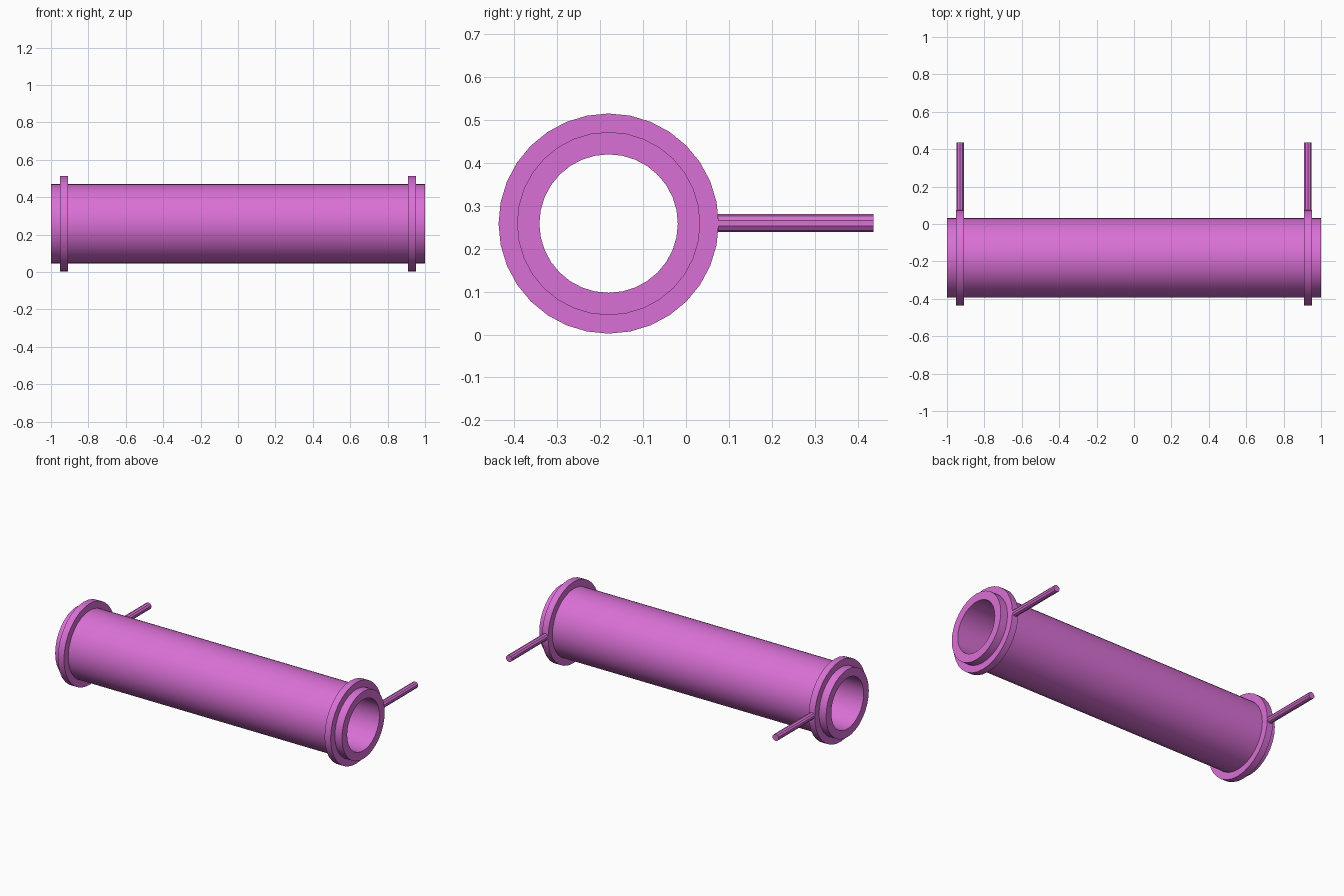
import bpy, bmesh, math
from mathutils import Matrix, Vector

if "Cube" in bpy.data.objects:
    bpy.data.objects.remove(bpy.data.objects["Cube"], do_unlink=True)

AXIS_Y, AXIS_Z = -0.18, 0.258
SEGMENTS = 32

orchid = bpy.data.materials.new("orchid")
orchid.use_nodes = True
colour = (0.70, 0.162, 0.672, 1.0)
orchid.diffuse_color = colour
orchid.node_tree.nodes["Principled BSDF"].inputs["Base Color"].default_value = colour


def finish(name, bm):
    """Turn a bmesh into a smooth-shaded object with sharp edges kept."""
    bmesh.ops.recalc_face_normals(bm, faces=bm.faces)
    mesh = bpy.data.meshes.new(name)
    bm.to_mesh(mesh)
    bm.free()
    mesh.materials.append(orchid)
    ob = bpy.data.objects.new(name, mesh)
    bpy.context.collection.objects.link(ob)
    bpy.ops.object.select_all(action='DESELECT')
    ob.select_set(True)
    bpy.context.view_layer.objects.active = ob
    bpy.ops.object.shade_smooth_by_angle(angle=math.radians(30))
    return ob


def ring(name, x0, x1, inner, outer):
    """Hollow cylinder along x: a rectangular profile turned about the axis."""
    bm = bmesh.new()
    profile = [(x0, inner), (x1, inner), (x1, outer), (x0, outer)]
    loops = []
    for i in range(SEGMENTS):
        a = math.tau * i / SEGMENTS
        loops.append([bm.verts.new((x, AXIS_Y + r * math.cos(a), AXIS_Z + r * math.sin(a)))
                      for x, r in profile])
    for i in range(SEGMENTS):
        a, b = loops[i], loops[(i + 1) % SEGMENTS]
        for j in range(4):
            k = (j + 1) % 4
            bm.faces.new((a[j], a[k], b[k], b[j]))
    return finish(name, bm)


def rod(name, x, y0, y1, radius):
    """Ten-sided pin along y with a corner pointing up."""
    bm = bmesh.new()
    bmesh.ops.create_cone(bm, cap_ends=True, segments=10, radius1=radius, radius2=radius,
                          depth=y1 - y0)
    turn = Matrix.Rotation(math.radians(90), 4, 'X')
    bmesh.ops.transform(bm, matrix=turn, verts=bm.verts)
    # Spin until the highest corner is straight above the rod's axis
    top = max(bm.verts, key=lambda v: v.co.z).co
    spin = Matrix.Rotation(-math.atan2(top.x, top.z), 4, 'Y')
    bmesh.ops.transform(bm, matrix=spin, verts=bm.verts)
    bmesh.ops.translate(bm, verts=bm.verts, vec=Vector((x, (y0 + y1) / 2, AXIS_Z + 0.001)))
    return finish(name, bm)


# Main tube, open at both ends
ring("tube", -1.0, 1.0, 0.161, 0.213)

# A collar and a rear mounting pin near each end
for side, s in (("left", 1), ("right", -1)):
    ring(side + "_collar", s * 0.93 - 0.021, s * 0.93 + 0.021, 0.205, 0.256)
    rod(side + "_pin", s * 0.93, 0.06, 0.436, 0.021)
